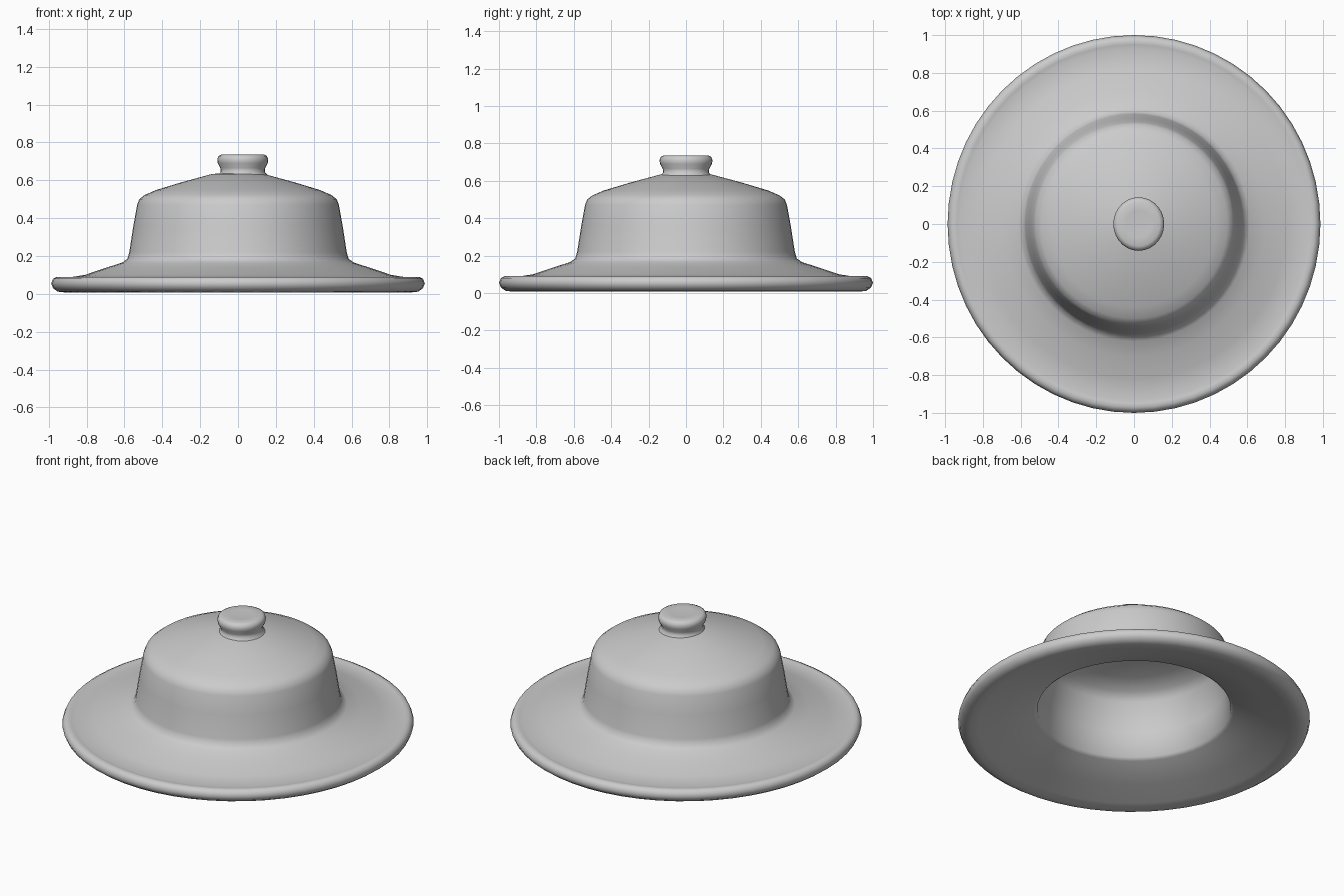
import bpy
import bmesh
import math

cube = bpy.data.objects.get("Cube")
if cube:
    bpy.data.objects.remove(cube, do_unlink=True)

felt = bpy.data.materials.new("light grey")
felt.use_nodes = True
GREY = (0.6, 0.6, 0.6, 1)
felt.diffuse_color = GREY
felt.node_tree.nodes["Principled BSDF"].inputs["Base Color"].default_value = GREY


def lathe(name, profile, segments, center=(0, 0), stretch=(1, 1), closed=False):
    """Spin a (radius, height) profile around the vertical axis."""
    bm = bmesh.new()
    rings = []
    for r, z in profile:
        if r == 0:
            rings.append([bm.verts.new((center[0], center[1], z))] * segments)
            continue
        ring = []
        for i in range(segments):
            a = math.tau * i / segments
            ring.append(bm.verts.new((center[0] + r * stretch[0] * math.cos(a),
                                      center[1] + r * stretch[1] * math.sin(a), z)))
        rings.append(ring)
    for low, high in zip(rings, rings[1:]):
        for i in range(segments):
            j = (i + 1) % segments
            corners = list(dict.fromkeys((low[i], low[j], high[j], high[i])))
            bm.faces.new(corners)
    bmesh.ops.recalc_face_normals(bm, faces=bm.faces)
    mesh = bpy.data.meshes.new(name)
    bm.to_mesh(mesh)
    bm.free()
    mesh.materials.append(felt)
    obj = bpy.data.objects.new(name, mesh)
    bpy.context.collection.objects.link(obj)
    bpy.ops.object.select_all(action="DESELECT")
    obj.select_set(True)
    bpy.context.view_layer.objects.active = obj
    bpy.ops.object.shade_smooth_by_angle(angle=math.radians(50))
    return obj


# Hollow crown and flared brim: inside ceiling, underside, rolled rim, outside
inside = [(0, 0.58), (0.15, 0.575), (0.36, 0.54), (0.46, 0.505), (0.5, 0.46),
          (0.53, 0.28), (0.55, 0.13)]
underside = [(0.57, 0.115), (0.75, 0.065), (0.88, 0.02)]
rim = [(0.93, 0.008), (0.965, 0.012), (0.99, 0.03), (1, 0.055), (0.99, 0.08),
       (0.97, 0.09), (0.95, 0.088), (0.93, 0.083)]
outside = [(0.82, 0.1), (0.7, 0.14), (0.62, 0.165), (0.592, 0.185), (0.582, 0.22),
           (0.56, 0.36), (0.54, 0.47), (0.528, 0.5), (0.5, 0.522), (0.44, 0.548),
           (0.3, 0.59), (0.14, 0.633), (0, 0.645)]
lathe("hat_shell", inside + underside + rim + outside, 56, stretch=(0.987, 1))

# Flattened button on the peak, with a pinched neck
button = [(0, 0.62), (0.135, 0.628), (0.12, 0.645), (0.122, 0.665), (0.136, 0.69),
          (0.139, 0.71), (0.132, 0.728), (0.115, 0.736), (0.07, 0.734), (0, 0.73)]
lathe("top_button", button, 28, center=(0.025, 0), stretch=(0.97, 1.02))
